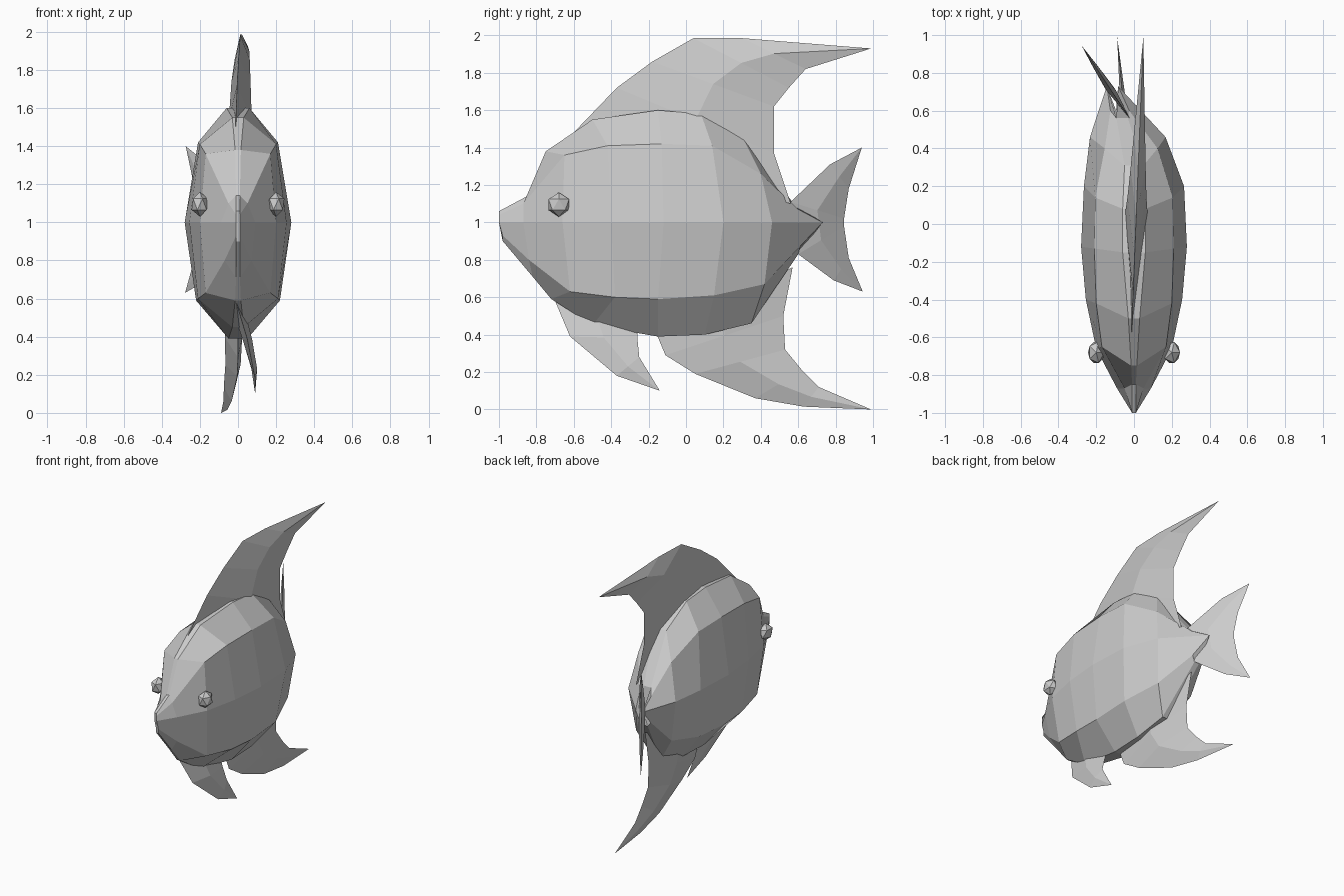
import bpy
import bmesh
from mathutils import Vector

cube = bpy.data.objects.get("Cube")
if cube:
    bpy.data.objects.remove(cube, do_unlink=True)

# One matte grey for the whole fish
GREY = (0.6, 0.6, 0.6, 1.0)
grey = bpy.data.materials.new("plain grey")
grey.diffuse_color = GREY
grey.use_nodes = True
shader = grey.node_tree.nodes["Principled BSDF"]
shader.inputs["Base Color"].default_value = GREY
shader.inputs["Roughness"].default_value = 0.8


def finish(name, bm):
    """Clean up the bmesh and turn it into a flat shaded object."""
    bmesh.ops.remove_doubles(bm, verts=bm.verts, dist=0.001)
    bmesh.ops.recalc_face_normals(bm, faces=bm.faces)
    mesh = bpy.data.meshes.new(name)
    bm.to_mesh(mesh)
    bm.free()
    mesh.materials.append(grey)
    obj = bpy.data.objects.new(name, mesh)
    bpy.context.collection.objects.link(obj)
    return obj


def loft(name, rings):
    """Skin a series of closed rings that share a point count, and cap the ends."""
    bm = bmesh.new()
    loops = [[bm.verts.new(point) for point in ring] for ring in rings]
    for near, far in zip(loops, loops[1:]):
        count = len(near)
        for i in range(count):
            j = (i + 1) % count
            bm.faces.new((near[i], near[j], far[j], far[i]))
    bm.faces.new(loops[0])
    bm.faces.new(loops[-1])
    return finish(name, bm)


def fin(name, ribs, bend):
    """Loft diamond sections; each rib has a front edge, a rear edge and a half thickness."""
    rings = []
    for front, rear, thick in ribs:
        a = Vector((bend(*front), *front))
        b = Vector((bend(*rear), *rear))
        middle = (a + b) / 2
        side = Vector((thick, 0, 0))
        rings.append((a, middle + side, b, middle - side))
    return loft(name, rings)


# Body: lengthwise rows from belly to back, each point being (y, z, half width)
belly = [(-.98, .9, .01), (-.82, .71, .01), (-.72, .59, .015), (-.5, .45, .03),
         (-.15, .39, .05), (.1, .4, .05), (.35, .46, .03), (.6, .83, .02)]
lower_side = [(-.98, .93, .01), (-.84, .8, .07), (-.62, .63, .17), (-.38, .6, .21),
              (-.15, .59, .22), (.15, .61, .215), (.42, .67, .15), (.61, .87, .05)]
middle_side = [(-1, 1, .01), (-.87, 1, .09), (-.66, 1, .2), (-.4, 1, .255),
               (-.12, 1, .28), (.2, 1, .265), (.46, 1, .2), (.73, 1, .03)]
upper_side = [(-1, 1.04, .01), (-.87, 1.1, .05), (-.65, 1.36, .17), (-.42, 1.41, .2),
              (-.13, 1.42, .21), (.14, 1.41, .205), (.4, 1.26, .14), (.6, 1.07, .05)]
back = [(-1, 1.06, .01), (-.85, 1.14, .01), (-.75, 1.38, .015), (-.5, 1.55, .03),
        (-.15, 1.6, .06), (.08, 1.58, .06), (.31, 1.44, .05), (.56, 1.11, .03)]


def body_bend(y):
    """The tail end swings to one side."""
    return -0.3 * max(y - 0.35, 0)


sections = []
for station in zip(belly, lower_side, middle_side, upper_side, back):
    left = [(body_bend(y) + w, y, z) for y, z, w in station]
    right = [(body_bend(y) - w, y, z) for y, z, w in reversed(station)]
    sections.append(left + right)
loft("body", sections)

# Dorsal fin, swept back to a point
fin("dorsal_fin", [
    ((-.62, 1.46), (.56, 1.1), .06),
    ((-.37, 1.72), (.47, 1.37), .06),
    ((-.18, 1.86), (.47, 1.62), .05),
    ((.04, 1.985), (.55, 1.72), .04),
    ((.3, 1.985), (.64, 1.82), .03),
    ((.99, 1.93), (.99, 1.93), 0),
], lambda y, z: 0.01 + 0.04 * y)

# Anal fin, mirroring the sweep below the body
fin("anal_fin", [
    ((-.16, .41), (.57, .76), .05),
    ((-.11, .29), (.52, .5), .045),
    ((.05, .19), (.53, .32), .04),
    ((.37, .06), (.62, .21), .03),
    ((.63, .015), (.71, .12), .015),
    ((.99, 0), (.99, 0), 0),
], lambda y, z: -0.09 * max(y, 0))

# Single small fin under the belly, curling to one side
fin("pelvic_fin", [
    ((-.7, .58), (-.26, .43), .03),
    ((-.62, .39), (-.26, .38), .025),
    ((-.37, .18), (-.25, .28), .015),
    ((-.14, .1), (-.14, .1), 0),
], lambda y, z: min(0.09, 0.3 * (0.55 - z)))

# Forked tail fin, angled to the same side as the tail end
fin("tail_fin", [
    ((.94, 1.4), (.94, 1.4), 0),
    ((.77, 1.31), (.87, 1.18), .015),
    ((.56, 1.11), (.845, 1.02), .025),
    ((.6, .83), (.845, .98), .025),
    ((.79, .69), (.87, .81), .015),
    ((.945, .63), (.945, .63), 0),
], lambda y, z: -0.05 - 0.66 * (y - 0.6))

# Faceted bead eyes
for name, sign in (("left_eye", 1), ("right_eye", -1)):
    bm = bmesh.new()
    bmesh.ops.create_icosphere(bm, subdivisions=1, radius=0.065)
    bmesh.ops.scale(bm, verts=bm.verts, vec=(0.75, 1, 1))
    eye = finish(name, bm)
    eye.location = (sign * 0.2, -0.68, 1.095)
